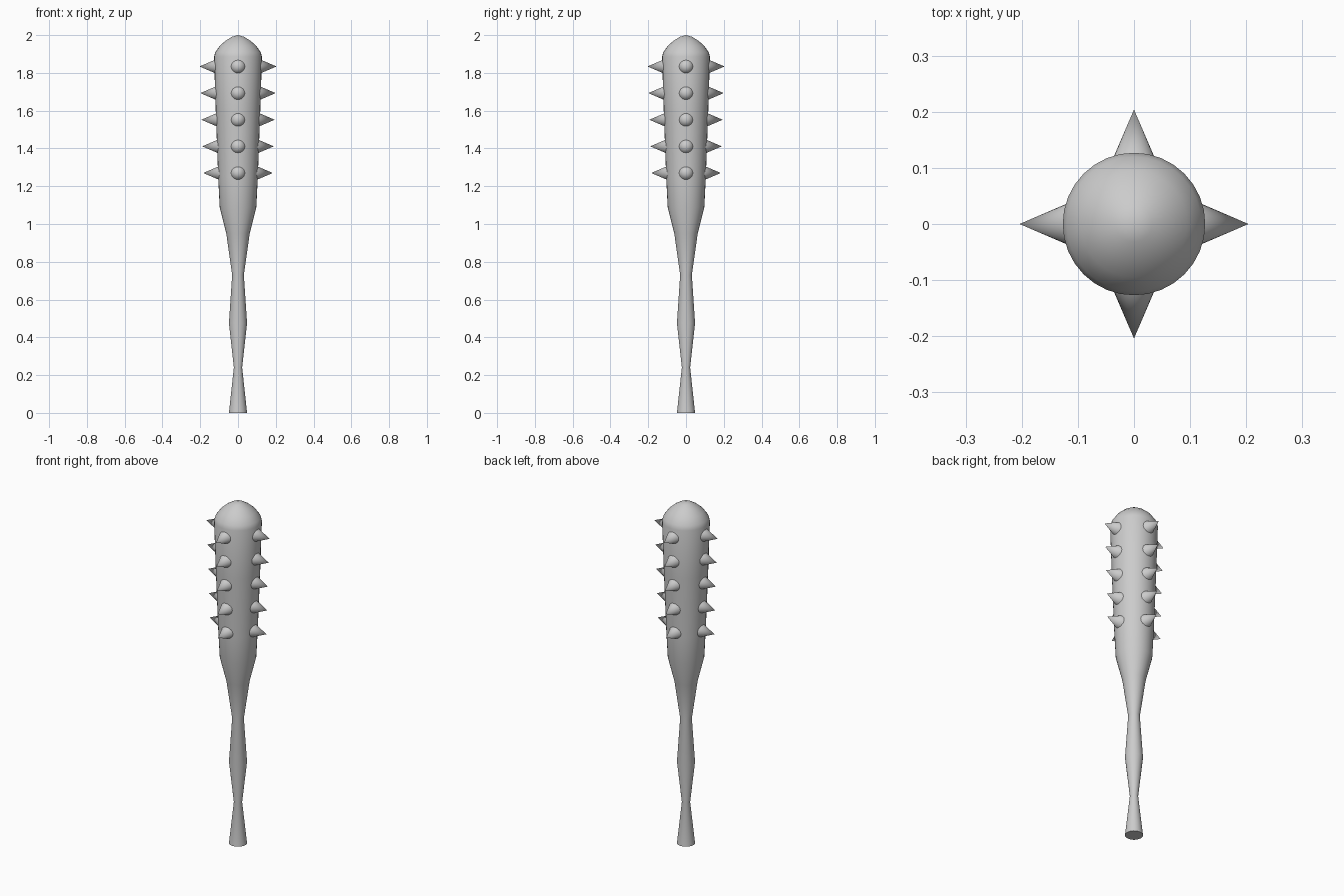
import bpy, bmesh
from math import pi, cos, sin, radians
from mathutils import Matrix, Vector

if "Cube" in bpy.data.objects:
    bpy.data.objects.remove(bpy.data.objects["Cube"])

SIDES = 32


def finish(bm, name, angle):
    bmesh.ops.recalc_face_normals(bm, faces=bm.faces)
    mesh = bpy.data.meshes.new(name)
    bm.to_mesh(mesh)
    bm.free()
    obj = bpy.data.objects.new(name, mesh)
    bpy.context.collection.objects.link(obj)
    bpy.ops.object.select_all(action='DESELECT')
    obj.select_set(True)
    bpy.context.view_layer.objects.active = obj
    bpy.ops.object.shade_smooth_by_angle(angle=radians(angle))
    return obj


# Club body: lathed grip, taper, barrel and domed tip (radius, height)
profile = [(0.048, 0), (0.022, 0.24), (0.048, 0.475), (0.031, 0.73),
           (0.062, 0.95), (0.097, 1.09), (0.105, 1.25), (0.118, 1.6),
           (0.127, 1.886), (0.12, 1.91), (0.095, 1.945), (0.065, 1.971),
           (0.032, 1.991)]
bm = bmesh.new()
rings = [[bm.verts.new((r * cos(2 * pi * i / SIDES), r * sin(2 * pi * i / SIDES), z))
          for i in range(SIDES)] for r, z in profile]
for low, high in zip(rings, rings[1:]):
    for i in range(SIDES):
        j = (i + 1) % SIDES
        bm.faces.new((low[i], low[j], high[j], high[i]))
bm.faces.new(rings[0][::-1])
tip = bm.verts.new((0, 0, 2))
for i in range(SIDES):
    bm.faces.new((rings[-1][i], rings[-1][(i + 1) % SIDES], tip))
finish(bm, "club_body", 35)

# Spikes: five rows of four cones pointing outward
bm = bmesh.new()
LENGTH = 0.1
for row in range(5):
    reach = 0.184 + 0.005 * row
    for k in range(4):
        place = (Matrix.Translation((0, 0, 1.27 + 0.141 * row))
                 @ Matrix.Rotation(k * pi / 2, 4, 'Z')
                 @ Matrix.Translation((reach - LENGTH / 2, 0, 0))
                 @ Matrix.Rotation(pi / 2, 4, 'Y'))
        bmesh.ops.create_cone(bm, cap_ends=True, segments=24, radius1=0.043,
                              radius2=0, depth=LENGTH, matrix=place)
finish(bm, "spikes", 40)
